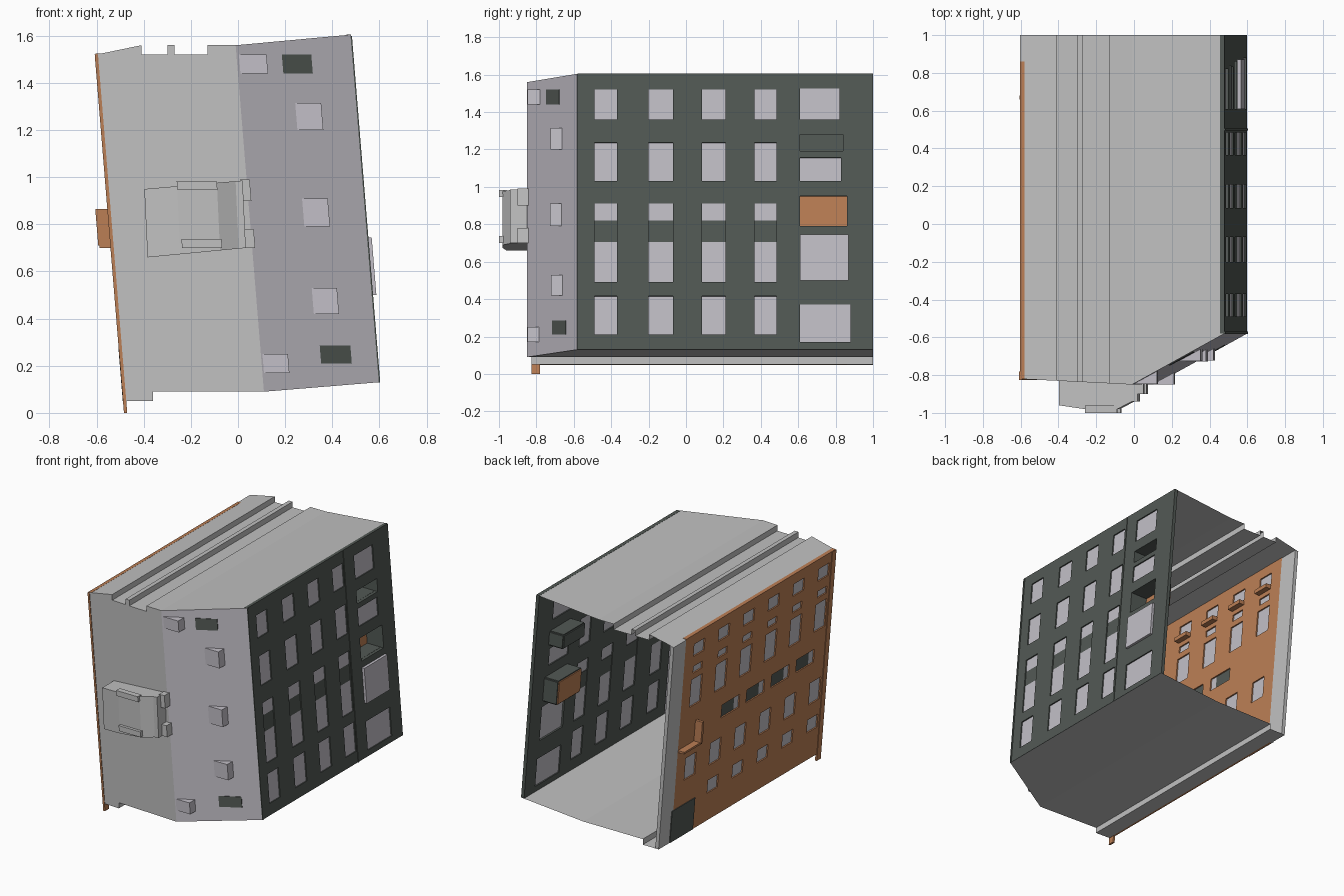
import bpy, bmesh

if "Cube" in bpy.data.objects:
    bpy.data.objects.remove(bpy.data.objects["Cube"])

LEAN = 0.0816            # the whole building leans towards -x with height


def mat(name, r, g, b):
    m = bpy.data.materials.new(name)
    m.diffuse_color = (r, g, b, 1)
    m.use_nodes = True
    m.node_tree.nodes["Principled BSDF"].inputs["Base Color"].default_value = m.diffuse_color
    return m


GREY = mat("plaster_grey", 0.53, 0.53, 0.53)
PANE = mat("pane_grey", 0.54, 0.52, 0.57)
DARK = mat("slate_green", 0.085, 0.10, 0.09)
BROWN = mat("brick_brown", 0.50, 0.21, 0.09)


def mesh(name, material, verts, faces, fix=True):
    """Object from (u, y, z) points, sheared so that walls lean."""
    bm = bmesh.new()
    vs = [bm.verts.new((u - LEAN * z, y, z)) for u, y, z in verts]
    for f in faces:
        bm.faces.new([vs[i] for i in f])
    bmesh.ops.remove_doubles(bm, verts=bm.verts, dist=1e-5)
    if fix:
        bmesh.ops.recalc_face_normals(bm, faces=bm.faces)
    me = bpy.data.meshes.new(name)
    bm.to_mesh(me)
    bm.free()
    me.materials.append(material)
    ob = bpy.data.objects.new(name, me)
    bpy.context.collection.objects.link(ob)
    return ob


def boxes(name, material, items):
    """One object holding boxes given as (u0, u1, y0, y1, z0, z1)."""
    V, F = [], []
    for u0, u1, y0, y1, z0, z1 in items:
        b = len(V)
        V += [(u, y, z) for u in (u0, u1) for y in (y0, y1) for z in (z0, z1)]
        F += [[b + i for i in f] for f in ((0, 1, 3, 2), (4, 6, 7, 5), (0, 4, 5, 1),
                                           (2, 3, 7, 6), (0, 2, 6, 4), (1, 5, 7, 3))]
    return mesh(name, material, V, F)


def prism(name, material, bottom, top):
    n = len(bottom)
    faces = [list(range(n)), list(range(n, 2 * n))]
    faces += [[i, (i + 1) % n, (i + 1) % n + n, i + n] for i in range(n)]
    return mesh(name, material, bottom + top, faces)


def wall(name, material, u, y0, y1, z0, z1, holes, thick):
    """Side wall at u with rectangular openings (ya, yb, za, zb)."""
    ys = sorted({y0, y1} | {h[i] for h in holes for i in (0, 1)})
    zs = sorted({z0, z1} | {h[i] for h in holes for i in (2, 3)})
    V, F = [], []
    for ya, yb in zip(ys, ys[1:]):
        for za, zb in zip(zs, zs[1:]):
            cy, cz = (ya + yb) / 2, (za + zb) / 2
            if any(h[0] < cy < h[1] and h[2] < cz < h[3] for h in holes):
                continue
            b = len(V)
            V += [(u, ya, za), (u, yb, za), (u, yb, zb), (u, ya, zb)]
            F.append([b, b + 1, b + 2, b + 3])
    ob = mesh(name, material, V, F)
    mod = ob.modifiers.new("thickness", 'SOLIDIFY')
    mod.thickness, mod.offset = thick, 0
    return ob


# --- shell: floor, roof and the two front faces ---------------------------
UL, UC, UR, BACK = -0.48, 0.118, 0.61, 1.0


def front(u):
    """Front edge of the plan: nearly straight, then a chamfer on the right."""
    if u <= UC:
        return -0.82 - 0.03 * (u - UL) / (UC - UL)
    return -0.85 + 0.27 * (u - UC) / (UR - UC)


floor_xz = [(-0.484, 0.05), (-0.36, 0.05), (-0.36, 0.09), (0.11, 0.09), (0.599, 0.13)]
roof_xz = [(-0.604, 1.52), (-0.41, 1.56), (-0.41, 1.52), (-0.30, 1.52), (-0.30, 1.56),
           (-0.27, 1.56), (-0.27, 1.52), (-0.13, 1.52), (-0.13, 1.56), (-0.01, 1.56),
           (0.479, 1.605)]


def edge(profile):
    return [(x + LEAN * z, front(x + LEAN * z), z) for x, z in profile]


def strip(name, profile):
    a = edge(profile)
    n = len(a)
    mesh(name, GREY, a + [(u, BACK, z) for u, y, z in a],
         [[i, i + 1, i + 1 + n, i + n] for i in range(n - 1)])


strip("floor_slab", floor_xz)
strip("roof", roof_xz)
face = edge(floor_xz[:-1]) + edge(roof_xz[:-1])[::-1]
mesh("front_face", GREY, face, [list(range(len(face)))], fix=False)
corner = edge(floor_xz[-2:]) + edge(roof_xz[-2:])[::-1]
mesh("chamfered_front", PANE, corner, [[0, 1, 2, 3]], fix=False)

# --- chamfered front: square oriel boxes and dark flush panels -------------
spots = [(0.128, 0.245, 1.44, 1.52), (0.350, 0.460, 1.20, 1.315), (0.346, 0.455, 0.79, 0.91),
         (0.356, 0.463, 0.42, 0.53), (0.124, 0.232, 0.17, 0.25)]
boxes("chamfer_boxes", PANE,
      [(a, b, front(a) - 0.002, front(b) + 0.002, za, zb) for a, b, za, zb in spots])
for i, (a, b, za, zb) in enumerate([(0.31, 0.435, 1.44, 1.52), (0.37, 0.50, 0.21, 0.285)]):
    outline = [(a, front(a) - 0.004), (b, front(b) - 0.004), (b, front(b)), (a, front(a))]
    prism(f"chamfer_panel_{i}", DARK, [(u, y, za) for u, y in outline],
          [(u, y, zb) for u, y in outline])

# --- bay on the front face -------------------------------------------------
plan = [(-0.32, -0.82), (-0.32, -0.96), (-0.18, -0.98), (-0.01, -0.98),
        (0.07, -0.94), (0.10, -0.94), (0.10, -0.845)]
prism("front_bay", GREY,
      [(u - 0.01, y, 0.66 + 0.095 * (u + 0.32)) for u, y in plan],
      [(u, y, 0.95 + 0.085 * (u + 0.32)) for u, y in plan])
boxes("bay_brackets", GREY,
      [(-0.18, -0.01, -1.0, -0.96, z, z + 0.038) for z in (0.70, 0.945)]
      + [(0.09, 0.13, -0.90, -0.825, 0.70, 0.78), (0.09, 0.13, -0.90, -0.825, 0.90, 0.99)])

# --- right wall ------------------------------------------------------------
T = 0.024
cols = [(-0.49, -0.37), (-0.20, -0.07), (0.085, 0.21), (0.365, 0.485)]
rows = [(0.21, 0.415), (0.49, 0.705), (0.82, 0.91), (1.03, 1.235), (1.36, 1.52)]
windows = [c + r for c in cols for r in rows]
large = [(0.61, 0.82, 1.36, 1.525), (0.61, 0.83, 1.03, 1.155), (0.61, 0.88, 0.17, 0.37)]
bulge = (0.61, 0.87, 0.50, 0.745)
niches = [(0.61, 0.84, 1.19, 1.28), (0.61, 0.86, 0.79, 0.95)]
spandrels = [c + (0.705, 0.82) for c in cols]
UM = UR - T / 2
wall("right_wall", DARK, UM, front(UR), BACK, 0.13, 1.605,
     windows + large + [bulge] + niches + spandrels, T)
boxes("right_panes", PANE, [(UM - 0.004, UM + 0.004) + w for w in windows + large])
boxes("right_bulging_pane", PANE, [(UM, UR + 0.018) + bulge])
boxes("right_spandrels", DARK, [(UM - 0.008, UM + 0.004) + s for s in spandrels])
boxes("right_wall_ribs", DARK, [(UR - 0.002, UR + 0.004, y, y + 0.012, 0.13, 1.6)
                                for y in (-0.582, 0.494)])

# recessed balconies: open boxes pushed inwards
D = 0.13
shell, backs = [], []
for ya, yb, za, zb in niches:
    i, o, t = UR - D, UR - T, 0.008
    shell += [(i, o, ya, yb, za - t, za), (i, o, ya, yb, zb, zb + t),
              (i, o, ya - t, ya, za, zb), (i, o, yb, yb + t, za, zb)]
    backs.append((i - t, i, ya, yb, za, zb))
boxes("niche_shells", DARK, shell)
boxes("upper_niche_back", DARK, backs[:1])
boxes("lower_niche_back", BROWN, backs[1:])

# --- left wall -------------------------------------------------------------
LT = 0.026
LM = UL + LT / 2
lcols = [0.70 - 0.28 * i for i in range(6)]


def row(centres, half, za, zb):
    return [(c - half, c + half, za, zb) for c in centres]


lights = (row(lcols, 0.06, 1.36, 1.45) + row(lcols, 0.05, 1.235, 1.285)
          + row(lcols, 0.062, 0.99, 1.19) + row(lcols, 0.06, 0.46, 0.62)
          + row(lcols[1:], 0.058, 0.255, 0.35))
wide = row([0.28 - 0.28 * i for i in range(4)], 0.10, 0.765, 0.86)
wall("left_wall", BROWN, LM, -0.82, 0.86, 0.05, 1.525, lights + wide, LT)
wall("left_wall_end", GREY, LM, 0.86, BACK, 0.05, 1.52, [], LT)
boxes("left_panes", PANE, [(LM - 0.004, LM + 0.004) + w for w in lights]
      + [(LM - 0.004, LM + 0.004, a, a + 0.05, za, zb) for a, b, za, zb in wide])
boxes("left_dark_panes", DARK, [(LM - 0.004, LM + 0.004, a + 0.05, b, za, zb)
                                for a, b, za, zb in wide])
boxes("left_inner_sills", BROWN, [(UL + LT, UL + LT + 0.04, c - 0.06, c + 0.06, 1.32, 1.35)
                                  for c in lcols])
boxes("left_base_panel", DARK, [(UL - 0.005, UL + 0.002, 0.62, 0.88, 0.05, 0.28)])

# corner post with its foot, and the small brown balcony
boxes("corner_post", BROWN, [(UL - 0.004, UL + 0.01, -0.825, -0.78, 0.0, 1.52)])
boxes("left_balcony", BROWN, [(UL - 0.055, UL, 0.66, 0.68, 0.71, 0.865),
                              (UL - 0.05, UL, 0.66, 0.86, 0.70, 0.715)])
